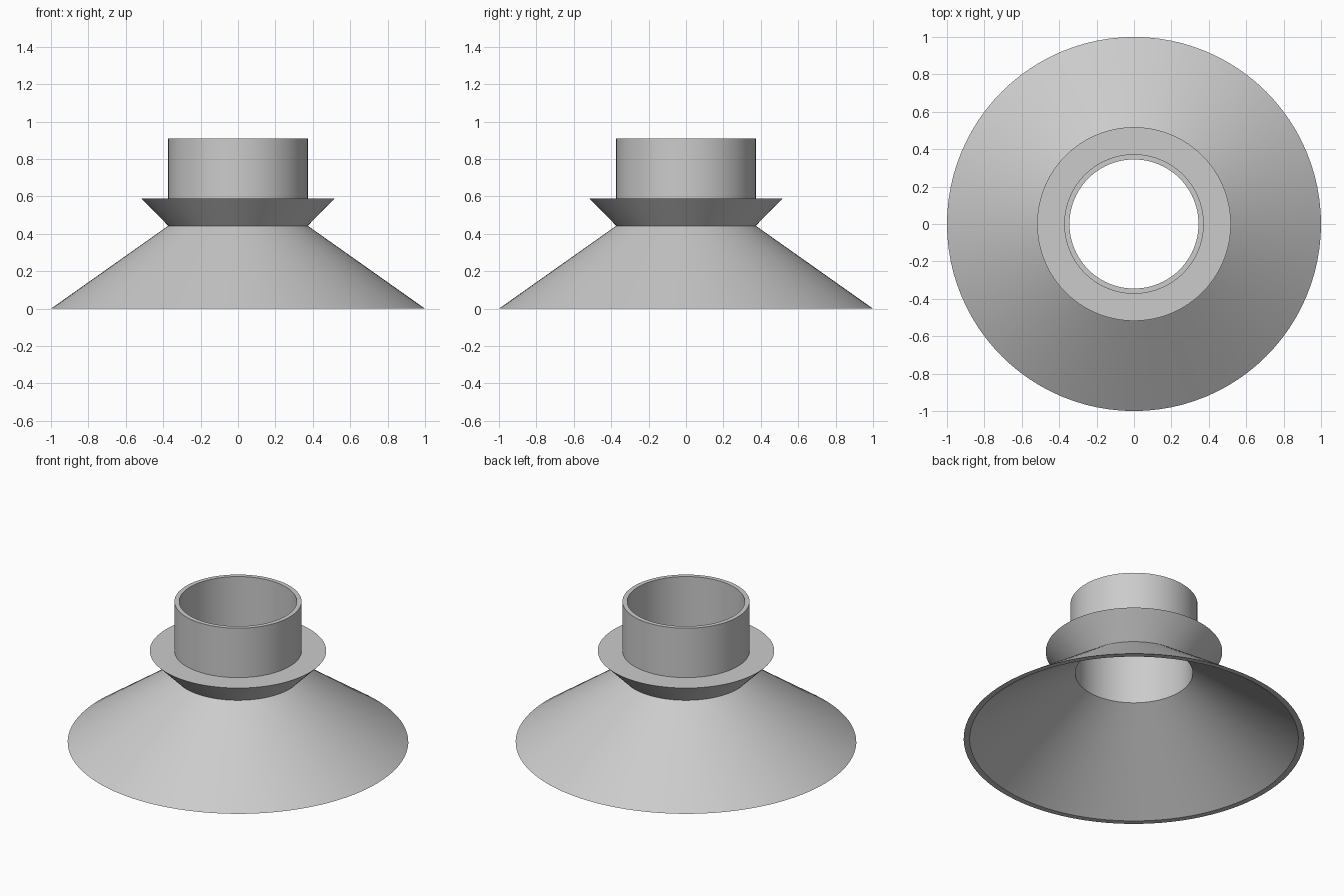
import bpy, bmesh, math

SEGMENTS = 96

cube = bpy.data.objects.get("Cube")
if cube:
    bpy.data.objects.remove(cube, do_unlink=True)

# Plain grey material
grey = bpy.data.materials.new("light_grey")
grey.use_nodes = True
colour = (0.6, 0.6, 0.6, 1)
grey.diffuse_color = colour
grey.node_tree.nodes["Principled BSDF"].inputs["Base Color"].default_value = colour


def lathe(name, profile):
    """Spin a closed (radius, height) outline around the z axis."""
    bm = bmesh.new()
    rings = []
    for i in range(SEGMENTS):
        a = 2 * math.pi * i / SEGMENTS
        rings.append([bm.verts.new((r * math.cos(a), r * math.sin(a), z)) for r, z in profile])
    n = len(profile)
    for i, ring in enumerate(rings):
        after = rings[(i + 1) % SEGMENTS]
        for j in range(n):
            k = (j + 1) % n
            bm.faces.new((ring[j], after[j], after[k], ring[k]))
    bmesh.ops.recalc_face_normals(bm, faces=bm.faces)
    mesh = bpy.data.meshes.new(name)
    bm.to_mesh(mesh)
    bm.free()
    mesh.materials.append(grey)
    obj = bpy.data.objects.new(name, mesh)
    bpy.context.collection.objects.link(obj)
    bpy.ops.object.select_all(action="DESELECT")
    obj.select_set(True)
    bpy.context.view_layer.objects.active = obj
    bpy.ops.object.shade_smooth_by_angle(angle=math.radians(25))
    return obj


# Hollow flared skirt, bevelled collar and open neck in one shell
lathe("flared_funnel", [
    (1.0, 0), (0.373, 0.443),        # outer skirt
    (0.518, 0.59), (0.373, 0.59),    # collar
    (0.373, 0.91), (0.345, 0.91),    # neck and rim
    (0.345, 0.443), (0.965, 0),      # bore and inner skirt
])
